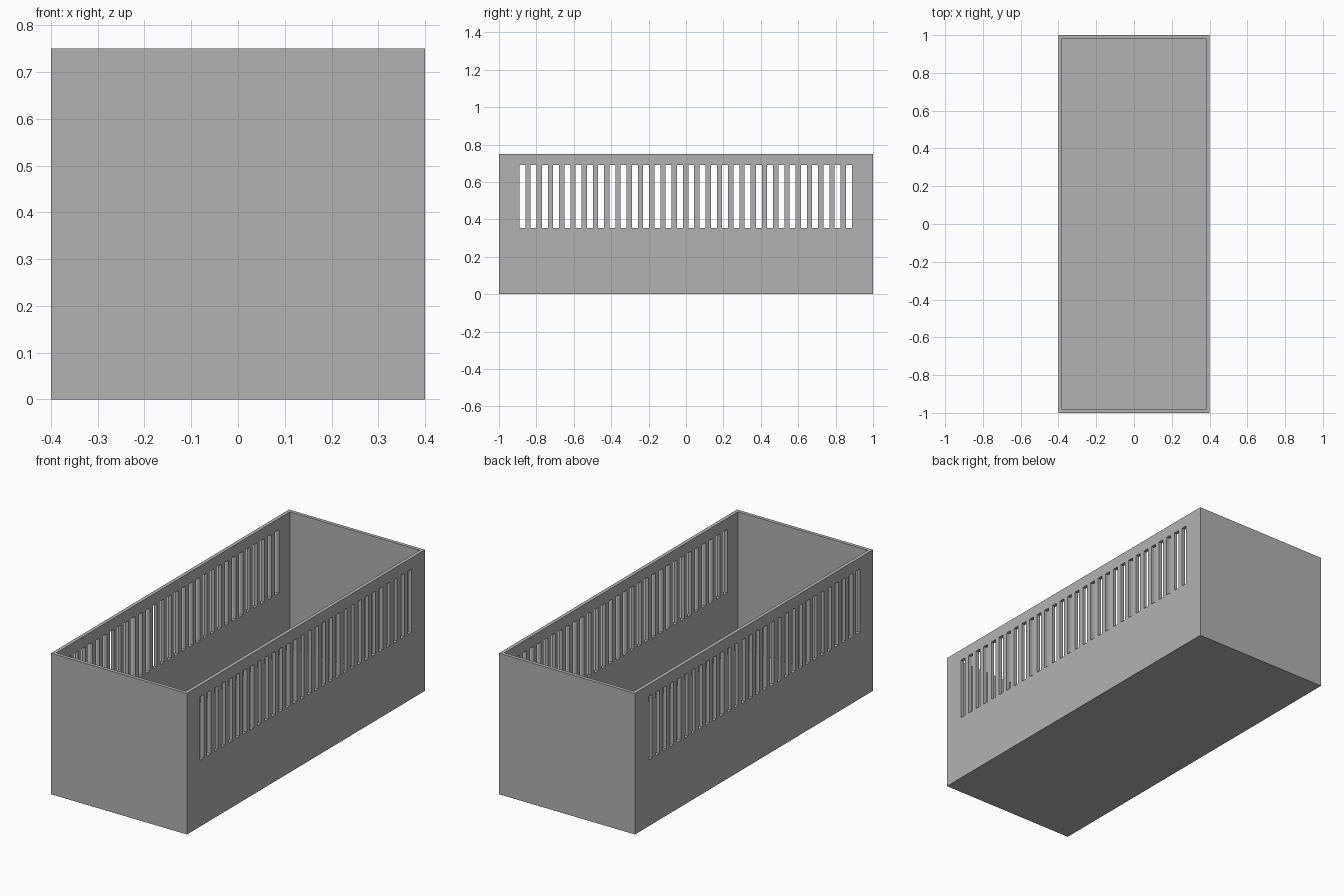
import bpy
import bmesh
from mathutils import Matrix, Vector

old = bpy.data.objects.get("Cube")
if old:
    bpy.data.objects.remove(old, do_unlink=True)

WIDTH, LENGTH, HEIGHT = 0.8, 2.0, 0.75
WALL = 0.027
SLOT_COUNT, SLOT_PITCH, SLOT_WIDTH = 30, 0.0602, 0.032
SLOT_BOTTOM, SLOT_TOP = 0.353, 0.69

grey = bpy.data.materials.new("plain grey")
grey.use_nodes = True
colour = (0.448, 0.448, 0.448, 1)
grey.diffuse_color = colour
grey.node_tree.nodes["Principled BSDF"].inputs["Base Color"].default_value = colour


def add_box(bm, centre, size):
    matrix = Matrix.Translation(centre) @ Matrix.Diagonal((*size, 1))
    return bmesh.ops.create_cube(bm, size=1, matrix=matrix)


def make_object(name, bm):
    bmesh.ops.recalc_face_normals(bm, faces=bm.faces)
    mesh = bpy.data.meshes.new(name)
    bm.to_mesh(mesh)
    bm.free()
    mesh.materials.append(grey)
    obj = bpy.data.objects.new(name, mesh)
    bpy.context.collection.objects.link(obj)
    return obj


# Open tray: a box whose top is inset for the rim and pushed down to the floor
bm = bmesh.new()
add_box(bm, (0, 0, HEIGHT / 2), (WIDTH, LENGTH, HEIGHT))
bm.normal_update()
top = max(bm.faces, key=lambda f: f.calc_center_median().z)
bmesh.ops.inset_region(bm, faces=[top], thickness=WALL)
cavity = bmesh.ops.extrude_face_region(bm, geom=[top])["geom"]
floor_verts = [v for v in cavity if isinstance(v, bmesh.types.BMVert)]
bmesh.ops.translate(bm, verts=floor_verts, vec=Vector((0, 0, WALL - HEIGHT)))
if top.is_valid:
    bm.faces.remove(top)
tray = make_object("slotted_tray", bm)

# Row of slot cutters passing through both long walls
bm = bmesh.new()
for i in range(SLOT_COUNT):
    y = (i - (SLOT_COUNT - 1) / 2) * SLOT_PITCH - 0.002
    add_box(bm, (0, y, (SLOT_BOTTOM + SLOT_TOP) / 2),
            (WIDTH * 1.2, SLOT_WIDTH, SLOT_TOP - SLOT_BOTTOM))
cutter = make_object("slot_cutter", bm)
cutter.hide_render = True

# Cut the slots, then discard the cutter
cut = tray.modifiers.new("Slots", "BOOLEAN")
cut.operation = "DIFFERENCE"
cut.solver = "EXACT"
cut.object = cutter
bpy.context.view_layer.objects.active = tray
bpy.ops.object.modifier_apply(modifier=cut.name)
bpy.data.objects.remove(cutter, do_unlink=True)
